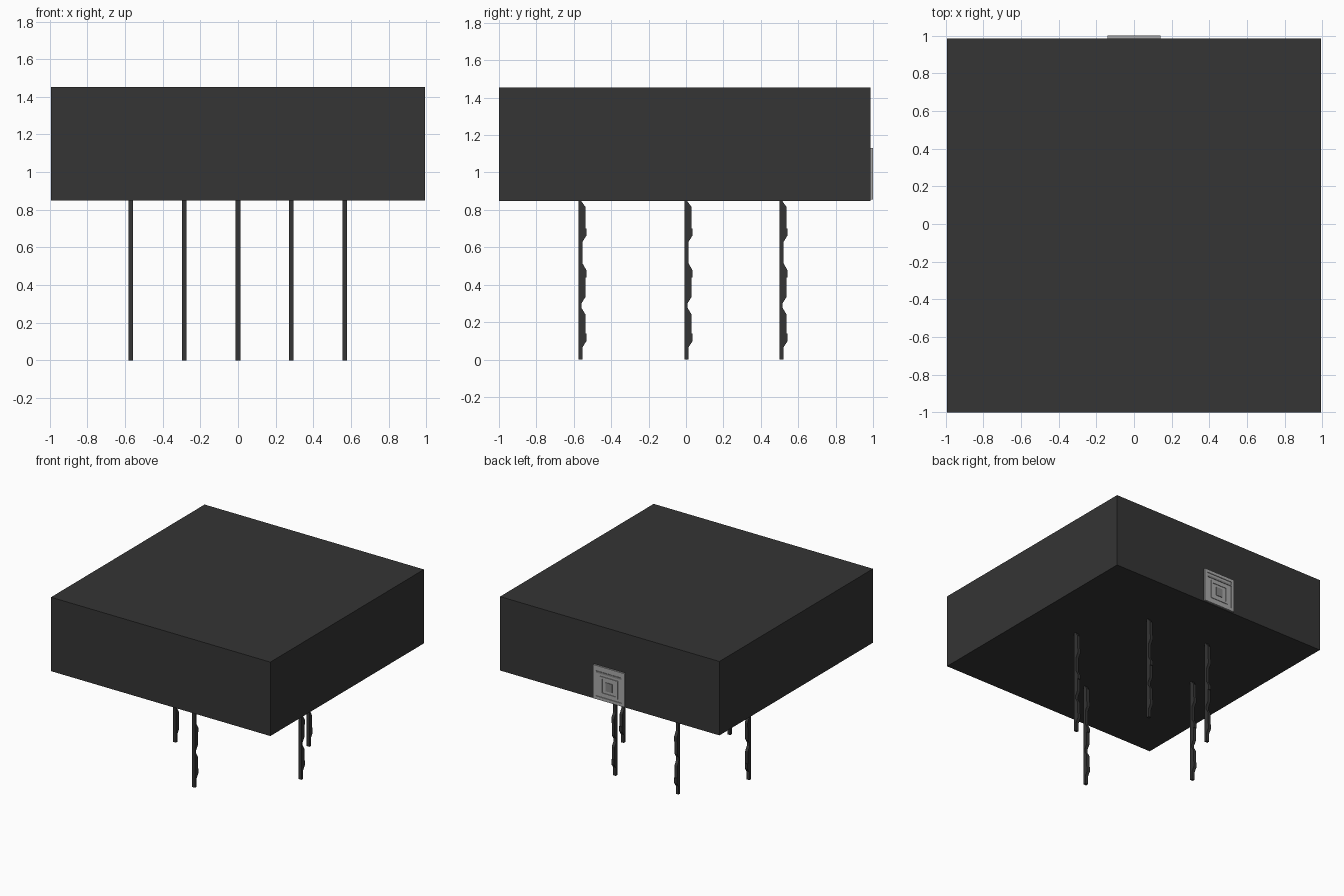
import bpy, bmesh

if "Cube" in bpy.data.objects:
    bpy.data.objects.remove(bpy.data.objects["Cube"])


def material(name, c):
    m = bpy.data.materials.new(name)
    m.diffuse_color = (c, c, c, 1)
    m.use_nodes = True
    m.node_tree.nodes["Principled BSDF"].inputs["Base Color"].default_value = m.diffuse_color
    return m


black = material("charcoal", 0.035)
grey = material("light grey", 0.40)
mid = material("mid grey", 0.24)


def finish(name, bm, mat):
    bmesh.ops.recalc_face_normals(bm, faces=bm.faces[:])
    me = bpy.data.meshes.new(name)
    bm.to_mesh(me)
    bm.free()
    me.materials.append(mat)
    ob = bpy.data.objects.new(name, me)
    bpy.context.collection.objects.link(ob)
    return ob


def box(name, x0, x1, y0, y1, z0, z1, mat):
    bm = bmesh.new()
    bmesh.ops.create_cube(bm, size=1)
    for v in bm.verts:
        v.co.x = x1 if v.co.x > 0 else x0
        v.co.y = y1 if v.co.y > 0 else y0
        v.co.z = z1 if v.co.z > 0 else z0
    return finish(name, bm, mat)


def pin(name, x, y, profile, mat):
    bm = bmesh.new()
    f = bm.faces.new([bm.verts.new((x - 0.0125, y + a, z)) for a, z in profile])
    ext = bmesh.ops.extrude_face_region(bm, geom=[f])["geom"]
    for v in ext:
        if isinstance(v, bmesh.types.BMVert):
            v.co.x += 0.025
    return finish(name, bm, mat)


# Main block
box("body_block", -0.993, 0.993, -1.0, 0.986, 0.848, 1.453, black)

# Notched pins: (depth, height) outline, straight on the front side
profile = [(0, 0), (0, 0.848), (0.014, 0.848), (0.038, 0.815), (0.038, 0.70),
           (0.044, 0.70), (0.044, 0.665), (0.021, 0.628), (0.021, 0.515),
           (0.044, 0.475), (0.044, 0.438), (0.038, 0.438), (0.038, 0.335),
           (0.017, 0.302), (0.017, 0.275), (0.038, 0.24), (0.038, 0.14),
           (0.044, 0.14), (0.044, 0.10), (0.021, 0.065), (0.021, 0)]
for i, (x, y) in enumerate([(-0.57, -0.008), (0.567, -0.008), (0, -0.575),
                            (-0.285, 0.5), (0.283, 0.5)]):
    pin("notched_pin_%d" % (i + 1), x, y, profile, black)

# Rear socket plate with raised rim, ring and centre pad
box("socket_plate", -0.142, 0.142, 0.984, 0.994, 0.855, 1.13, grey)


def ring(name, w, z0, z1, t, y1, mat):
    box(name + "_left", -w, -w + t, 0.992, y1, z0, z1, mat)
    box(name + "_right", w - t, w, 0.992, y1, z0, z1, mat)
    box(name + "_bottom", -w + t, w - t, 0.992, y1, z0, z0 + t, mat)
    box(name + "_top", -w + t, w - t, 0.992, y1, z1 - t, z1, mat)


ring("socket_rim", 0.142, 0.855, 1.13, 0.025, 1.0, grey)
ring("socket_ring", 0.08, 0.90, 1.05, 0.018, 0.999, grey)
box("socket_slot", -0.03, 0.03, 0.992, 0.998, 0.94, 1.01, mid)
box("socket_bar", -0.117, 0.117, 0.992, 0.998, 1.07, 1.085, mid)
